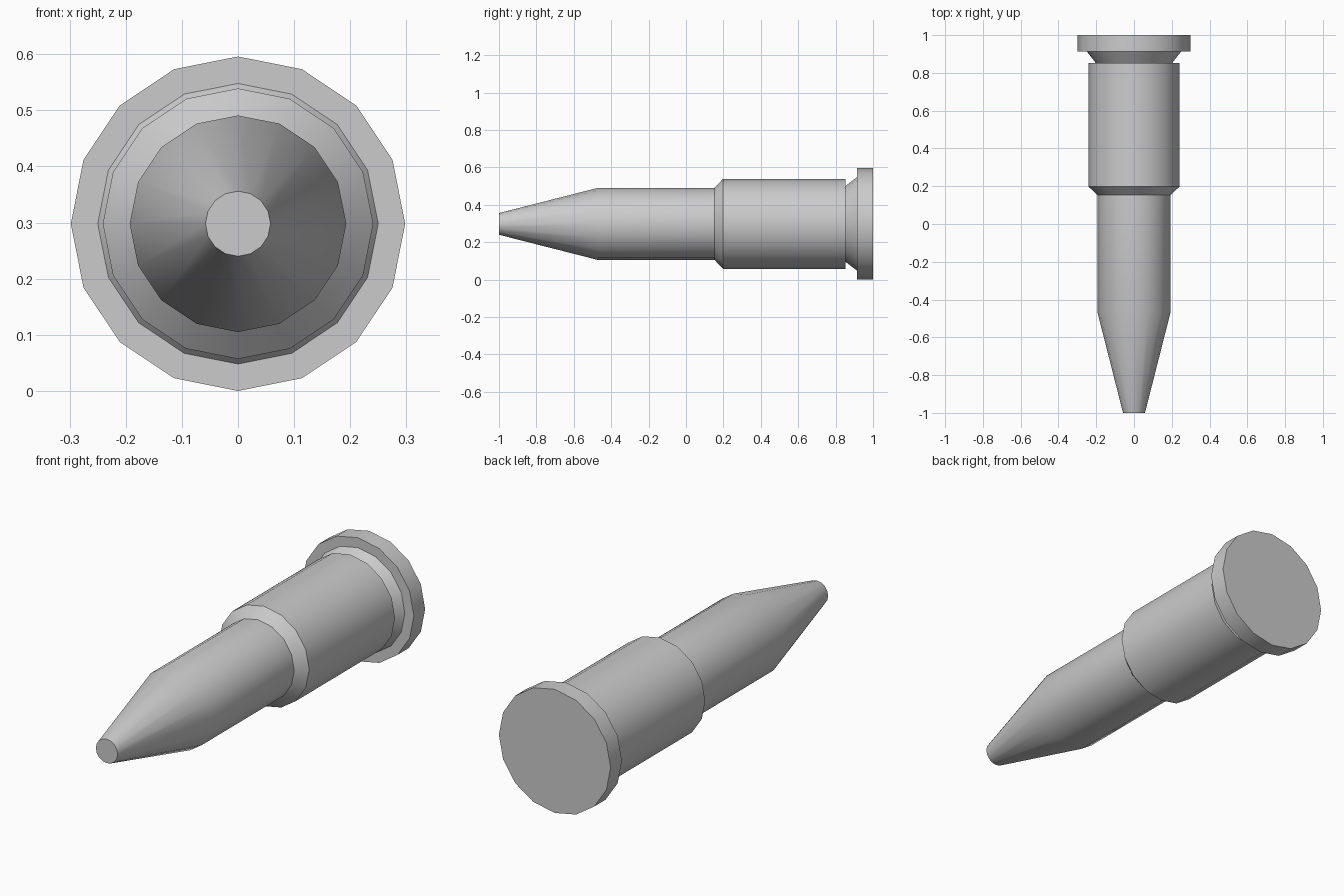
import bpy, bmesh, math

if "Cube" in bpy.data.objects:
    bpy.data.objects.remove(bpy.data.objects["Cube"])

SIDES = 16
CENTRE_Z = 0.298


def lathe(name, profile):
    """Closed 16-sided solid turned around the y axis from (y, radius) points."""
    bm = bmesh.new()
    rings = []
    for y, r in profile:
        angles = [2 * math.pi * i / SIDES for i in range(SIDES)]
        rings.append([bm.verts.new((r * math.cos(a), y, CENTRE_Z + r * math.sin(a)))
                      for a in angles])
    for a, b in zip(rings, rings[1:]):
        for i in range(SIDES):
            j = (i + 1) % SIDES
            bm.faces.new((a[i], a[j], b[j], b[i]))
    bm.faces.new(rings[0])
    bm.faces.new(rings[-1])
    bmesh.ops.recalc_face_normals(bm, faces=bm.faces[:])
    mesh = bpy.data.meshes.new(name)
    bm.to_mesh(mesh)
    bm.free()
    obj = bpy.data.objects.new(name, mesh)
    bpy.context.collection.objects.link(obj)
    bpy.ops.object.select_all(action='DESELECT')
    obj.select_set(True)
    bpy.context.view_layer.objects.active = obj
    bpy.ops.object.shade_smooth_by_angle(angle=math.radians(30))
    return obj


# Whole turned body: blunt tip, taper, neck, shoulder, case, groove and rim
lathe("cartridge", [
    (-1.0, 0.058), (-0.47, 0.193),   # tapered tip
    (0.153, 0.193), (0.198, 0.241),  # neck and shoulder
    (0.852, 0.241), (0.852, 0.202),  # case, step into groove
    (0.914, 0.25), (0.914, 0.298),   # flared groove, rim front
    (1.0, 0.298),                    # rim back
])
